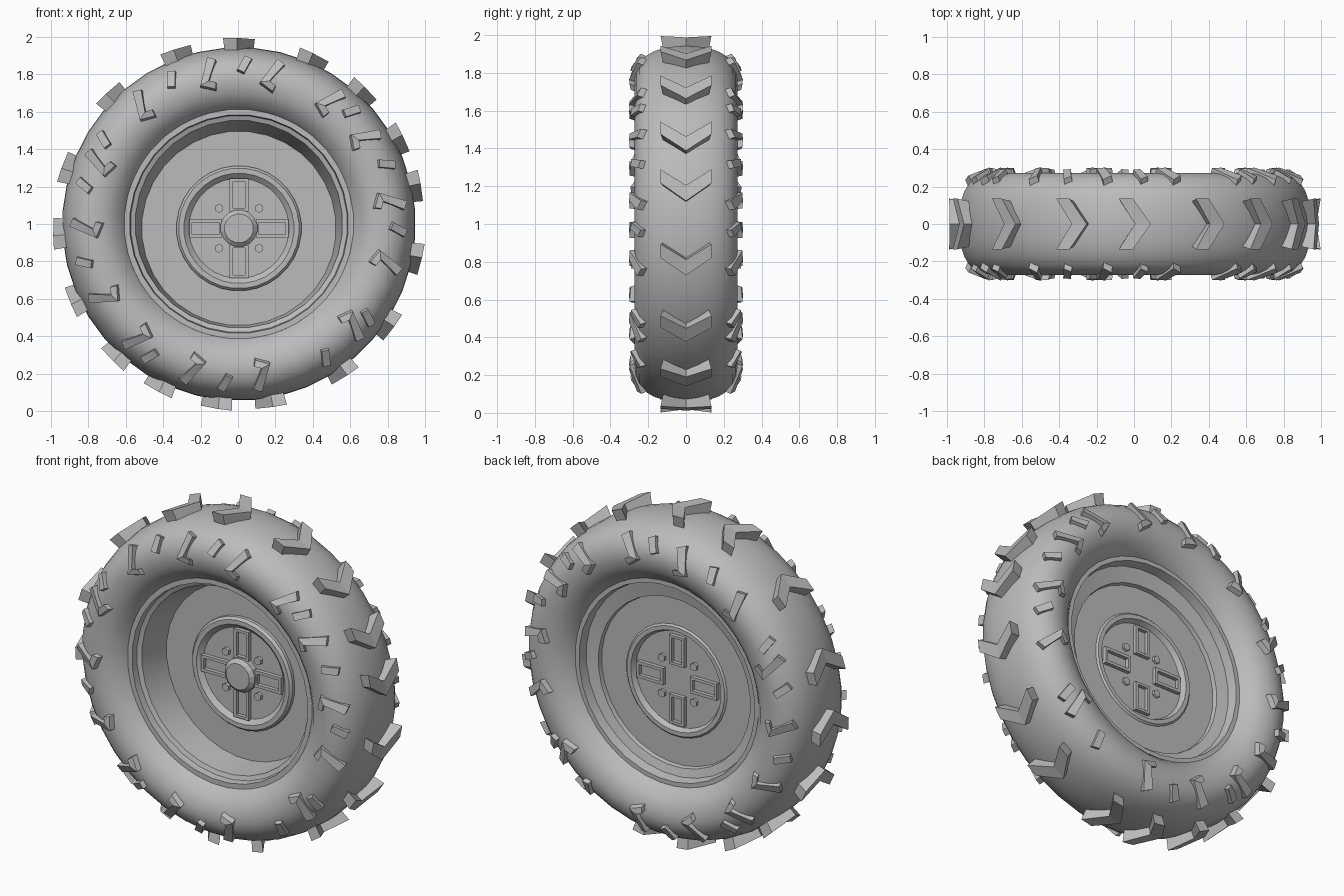
import bpy, bmesh, math
from mathutils import Matrix, Vector

cube = bpy.data.objects.get("Cube")
if cube:
    bpy.data.objects.remove(cube)

CX, CZ, HUB_Z = 0.005, 1.0, 0.977

grey = bpy.data.materials.new("grey")
grey.use_nodes = True
grey.diffuse_color = (0.5, 0.5, 0.5, 1)
grey.node_tree.nodes["Principled BSDF"].inputs["Base Color"].default_value = (0.5, 0.5, 0.5, 1)


def finish(name, bm, smooth=None):
    bmesh.ops.remove_doubles(bm, verts=bm.verts, dist=0.0001)
    bmesh.ops.recalc_face_normals(bm, faces=bm.faces)
    mesh = bpy.data.meshes.new(name)
    bm.to_mesh(mesh)
    bm.free()
    obj = bpy.data.objects.new(name, mesh)
    bpy.context.collection.objects.link(obj)
    mesh.materials.append(grey)
    if smooth:
        bpy.ops.object.select_all(action='DESELECT')
        obj.select_set(True)
        bpy.context.view_layer.objects.active = obj
        bpy.ops.object.shade_smooth_by_angle(angle=math.radians(smooth))
    return obj


def revolve(name, profile, segments, smooth=None):
    """Spin a closed (radius, y) profile round the axle."""
    bm = bmesh.new()
    rings = []
    for i in range(segments):
        a = math.tau * (i + 0.5) / segments
        rings.append([bm.verts.new((CX + r * math.cos(a), y,
                                    (HUB_Z if r < 0.54 else CZ) + r * math.sin(a)))
                      for r, y in profile])
    n = len(profile)
    for i in range(segments):
        p, q = rings[i], rings[(i + 1) % segments]
        for j in range(n):
            k = (j + 1) % n
            if profile[j][0] + profile[k][0] > 0:
                bm.faces.new((p[j], p[k], q[k], q[j]))
    bmesh.ops.dissolve_degenerate(bm, edges=bm.edges, dist=0.0001)
    return finish(name, bm, smooth)


def strip(bm, base, top):
    """Solid block following pairs of points, base pairs below top pairs."""
    rows = [[bm.verts.new(v) for v in (*b, *reversed(t))] for b, t in zip(base, top)]
    for p, q in zip(rows, rows[1:]):
        for j in range(4):
            k = (j + 1) % 4
            bm.faces.new((p[j], p[k], q[k], q[j]))
    bm.faces.new(rows[0])
    bm.faces.new(rows[-1])


def polar(angle, t, r, y):
    """Point at radius r along the given angle, moved t counterclockwise."""
    c, s = math.cos(angle), math.sin(angle)
    return Vector((CX + r * c - t * s, y, CZ + r * s + t * c))


# tyre
half = [(0.60, 0.15), (0.61, 0.175), (0.635, 0.205), (0.665, 0.235), (0.70, 0.256),
        (0.74, 0.268), (0.78, 0.272), (0.82, 0.265), (0.86, 0.245), (0.89, 0.215),
        (0.915, 0.175), (0.932, 0.125), (0.942, 0.065)]
tyre_profile = half + [(0.945, 0)] + [(r, -y) for r, y in reversed(half)]
revolve("tyre", tyre_profile, 40, 50)


def tyre_width(r):
    for (r0, y0), (r1, y1) in zip(half, half[1:]):
        if r <= r1:
            return y0 + (y1 - y0) * (r - r0) / (r1 - r0)
    return half[-1][1]


# tread chevrons
chevrons = [90, 66, 47, 28, 12, -11, -34, -55, -80, -97, -116, -133, -155, -177, 162, 135, 110]
shape = [((-0.135, 0.01), (-0.135, 0.085)), ((0, -0.085), (0, 0.0)), ((0.135, 0.01), (0.135, 0.085))]
bm = bmesh.new()
for d in chevrons:
    a = math.radians(d)
    strip(bm, [[polar(a, t * 0.88, 0.905, y * 0.86) for y, t in pair] for pair in shape],
          [[polar(a, t, 0.988 if y == 0 else 0.995, y) for y, t in pair] for pair in shape])
finish("tread_chevrons", bm)


# sidewall lugs, mirrored to the other side
def side_lugs(name, angles, radius, outline, height):
    bm = bmesh.new()
    for d in angles:
        a = math.radians(d)
        low, high = [], []
        for pair in outline:
            pts = [(t, radius + r, tyre_width(radius + r)) for t, r in pair]
            low.append([polar(a, t, r - 0.01, -w + 0.025) for t, r, w in pts])
            high.append([polar(a, t * 0.94, r + 0.012, -w - height) for t, r, w in pts])
        strip(bm, low, high)
    obj = finish(name, bm)
    mirror = obj.modifiers.new("Mirror", 'MIRROR')
    mirror.use_axis = (False, True, False)


hooks = [102, 78, 54, 35, 9, -14, -41, -81, -107, -131, -151, -178, 157, 130]
blocks = [88, 115, 148, 166, -166, -124, -95, -57, -36, -2, 22, 45]
side_lugs("side_hooks", hooks, 0.815,
          [((-0.065, 0.06), (-0.02, 0.08)), ((0.0, -0.045), (0.05, -0.06)),
           ((-0.04, -0.06), (-0.03, -0.095))], 0.03)
side_lugs("side_blocks", blocks, 0.845,
          [((-0.04, 0.03), (0.0, 0.045)), ((0.0, -0.045), (0.04, -0.03))], 0.025)

# rim with its hub plate
rim_profile = [
    (0, 0.045), (0.268, 0.045), (0.295, 0.02), (0.322, 0.02), (0.335, 0.035), (0.335, 0.055),
    (0.52, 0.055), (0.555, -0.13), (0.58, -0.14), (0.585, -0.18), (0.615, -0.18), (0.625, -0.15),
    (0.625, 0.15), (0.615, 0.175), (0.585, 0.175), (0.575, 0.12), (0.505, 0.105), (0.50, 0.08),
    (0.335, 0.08), (0.325, 0.09), (0.30, 0.09), (0.285, 0.06), (0, 0.06)]
revolve("rim", rim_profile, 32, 20)

# axle cap
cap_profile = [(0, -0.01), (0.078, -0.01), (0.10, 0.01), (0.10, 0.05), (0, 0.05)]
revolve("axle_cap", cap_profile, 16)


# framed spokes on both faces of the hub plate
def box(bm, turn, x0, x1, z0, z1, y0, y1):
    m = (Matrix.Translation((CX, (y0 + y1) / 2, HUB_Z)) @ Matrix.Rotation(turn, 4, 'Y')
         @ Matrix.Translation(((x0 + x1) / 2, 0, (z0 + z1) / 2))
         @ Matrix.Diagonal((x1 - x0, y1 - y0, z1 - z0, 1)))
    bmesh.ops.create_cube(bm, size=1, matrix=m)


for name, y0, y1 in (("front_spoke_frames", 0.022, 0.05), ("back_spoke_frames", 0.055, 0.083)):
    bm = bmesh.new()
    for i in range(4):
        turn = i * math.pi / 2
        for x in (-0.05, 0.032):
            box(bm, turn, x, x + 0.018, 0.09, 0.265, y0, y1)
        for z in (0.09, 0.25):
            box(bm, turn, -0.033, 0.033, z, z + 0.015, y0, y1)
    finish(name, bm)

# hub bolts passing through the plate
bm = bmesh.new()
for x in (-0.107, 0.107):
    for z in (-0.107, 0.107):
        m = Matrix.Translation((CX + x, 0.05, HUB_Z + z)) @ Matrix.Rotation(math.pi / 2, 4, 'X')
        bmesh.ops.create_cone(bm, cap_ends=True, segments=6, radius1=0.024, radius2=0.024,
                              depth=0.05, matrix=m)
finish("hub_bolts", bm)
